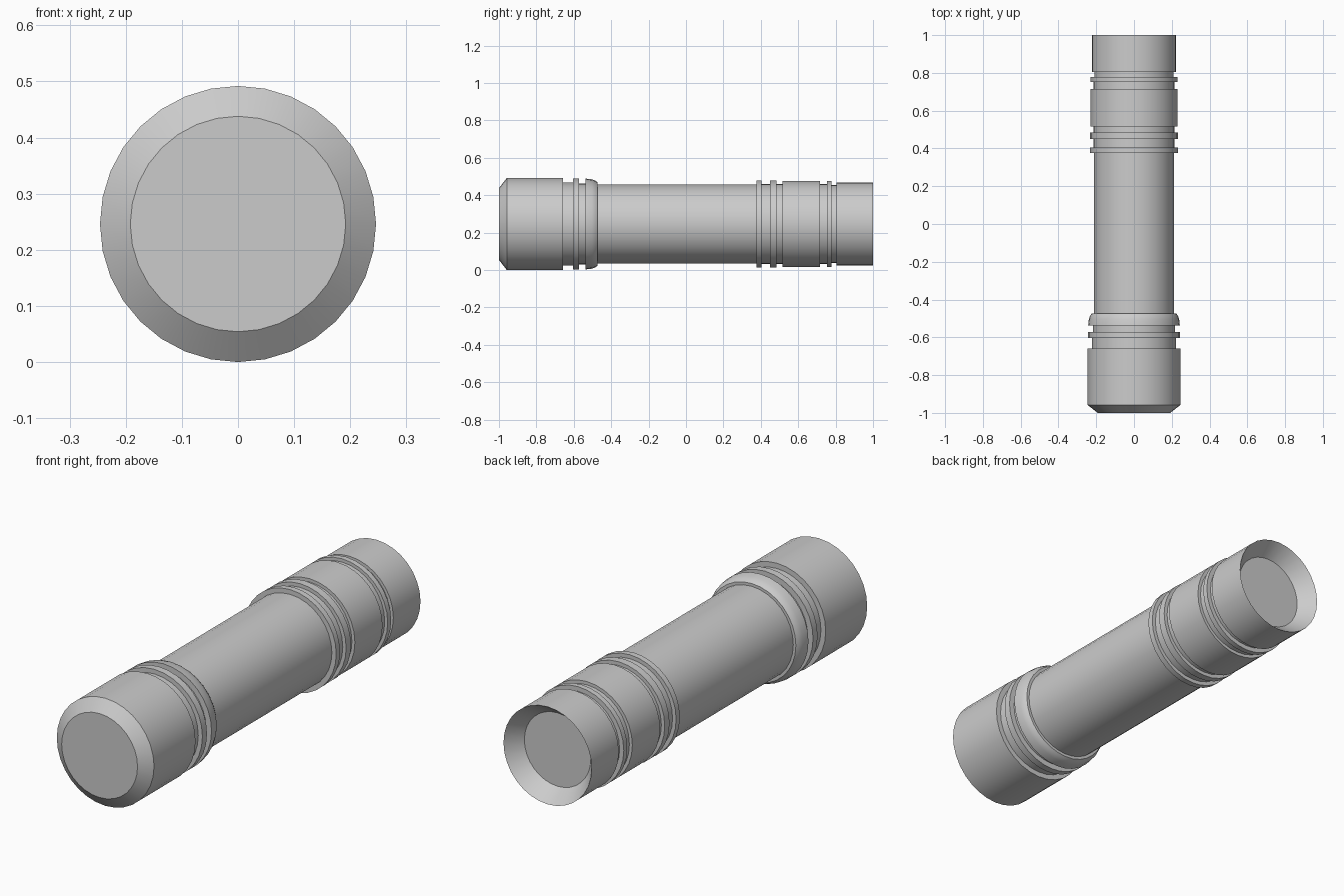
import bpy, bmesh
from math import sin, cos, pi, radians

if "Cube" in bpy.data.objects:
    bpy.data.objects.remove(bpy.data.objects["Cube"])

SIDES = 32
AXIS_Z = 0.246


def lathe(name, profile):
    """Revolve (y, radius) points around the lengthwise axis; radius 0 makes a closed end."""
    bm = bmesh.new()
    rings = []
    for y, r in profile:
        if r == 0:
            rings.append(None)
            continue
        rings.append([bm.verts.new((r * sin(2 * pi * i / SIDES), y, r * cos(2 * pi * i / SIDES)))
                      for i in range(SIDES)])
    for a, b in zip(rings, rings[1:]):
        if a is None or b is None:
            ring = b if a is None else a
            bm.faces.new(ring if a is None else ring[::-1])
        else:
            for i in range(SIDES):
                j = (i + 1) % SIDES
                bm.faces.new((a[i], b[i], b[j], a[j]))
    # wind every face so the shell faces outward, following the profile direction
    bm.normal_update()
    if sum(f.normal.dot(f.calc_center_median()) * f.calc_area() for f in bm.faces) < 0:
        bmesh.ops.reverse_faces(bm, faces=bm.faces[:])
    bmesh.ops.recalc_face_normals(bm, faces=bm.faces[:])
    mesh = bpy.data.meshes.new(name)
    bm.to_mesh(mesh)
    bm.free()
    ob = bpy.data.objects.new(name, mesh)
    bpy.context.collection.objects.link(ob)
    ob.location.z = AXIS_Z
    bpy.context.view_layer.objects.active = ob
    ob.select_set(True)
    bpy.ops.object.shade_smooth_by_angle(angle=radians(35))
    ob.select_set(False)
    return ob


# front cap: flat face, chamfer, then two grooves, a thin ring and a rounded collar
lathe("front_cap", [
    (-1.0, 0), (-1.0, 0.192), (-0.958, 0.246), (-0.658, 0.246),
    (-0.658, 0.222), (-0.604, 0.222), (-0.604, 0.243), (-0.571, 0.243),
    (-0.571, 0.217), (-0.538, 0.217), (-0.538, 0.243), (-0.503, 0.239),
    (-0.485, 0.232), (-0.474, 0.224), (-0.474, 0.211)])

# plain handle tube
lathe("handle", [(-0.474, 0.211), (0.377, 0.211)])

# rear sleeve: raised rings and a wide band separated by grooves
sleeve = [(0.377, 0.211)]
for start, end, radius, groove_end, groove_radius in [
        (0.377, 0.404, 0.233, 0.450, 0.215),
        (0.450, 0.485, 0.232, 0.516, 0.215),
        (0.516, 0.716, 0.230, 0.753, 0.215),
        (0.753, 0.778, 0.230, 0.804, 0.209)]:
    sleeve += [(start, radius), (end, radius), (end, groove_radius), (groove_end, groove_radius)]
lathe("rear_sleeve", sleeve)

# rear head: sharp rim around a conical recess with a flat bottom
lathe("rear_head", [(0.804, 0.209), (0.804, 0.223), (1.0, 0.223), (0.928, 0.168), (0.928, 0)])
